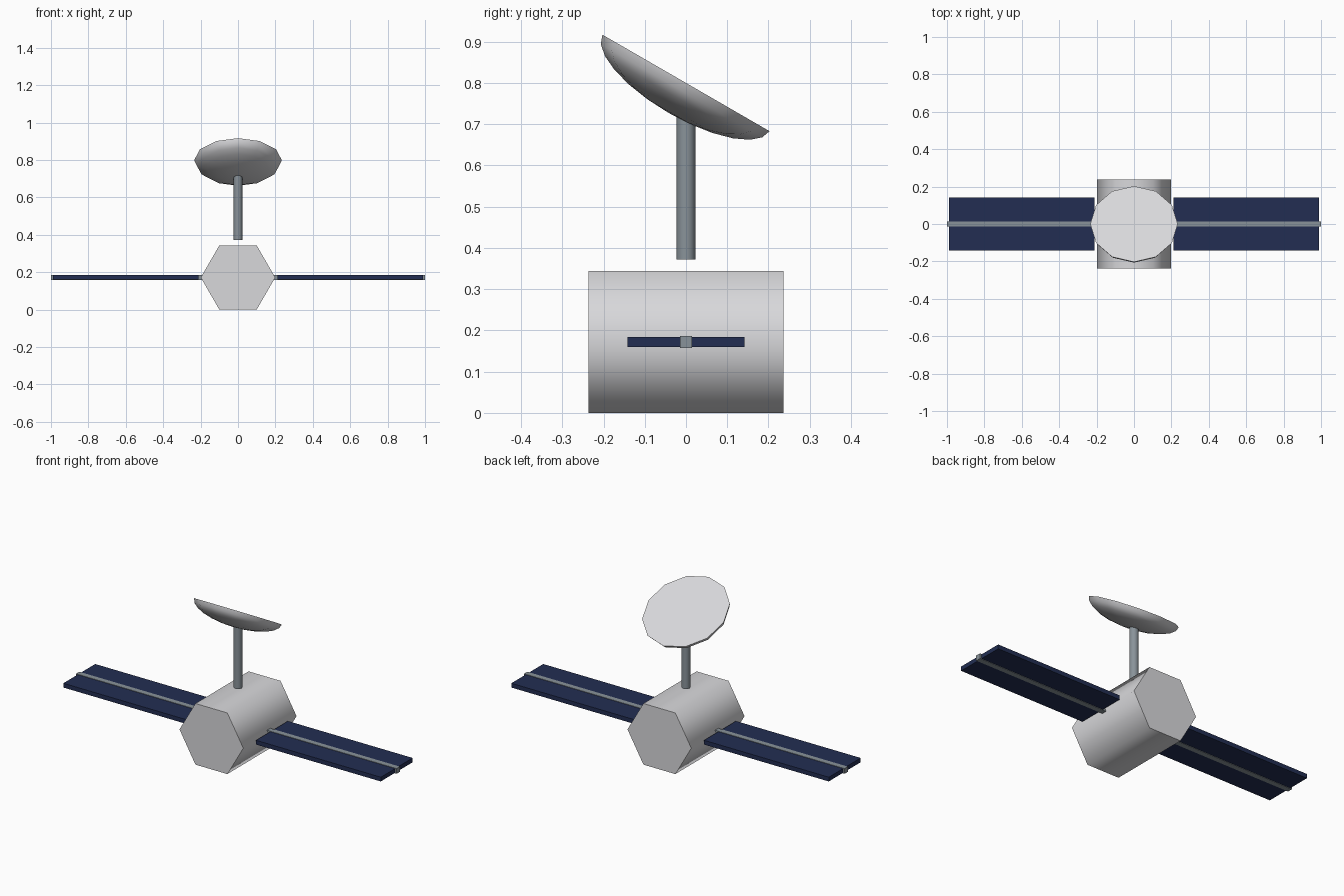
import bpy
import bmesh
from math import cos, sin, pi, radians
from mathutils import Matrix

default = bpy.data.objects.get("Cube")
if default:
    bpy.data.objects.remove(default, do_unlink=True)


def material(name, rgb):
    m = bpy.data.materials.new(name)
    m.use_nodes = True
    color = (*rgb, 1)
    m.diffuse_color = color
    m.node_tree.nodes["Principled BSDF"].inputs["Base Color"].default_value = color
    return m


hull_grey = material("hull light grey", (0.69, 0.69, 0.71))
metal_grey = material("metal blue grey", (0.25, 0.29, 0.32))
panel_blue = material("panel navy", (0.016, 0.027, 0.085))


def finish(name, bm, mat, smooth=False):
    bmesh.ops.recalc_face_normals(bm, faces=bm.faces)
    mesh = bpy.data.meshes.new(name)
    bm.to_mesh(mesh)
    bm.free()
    mesh.materials.append(mat)
    ob = bpy.data.objects.new(name, mesh)
    bpy.context.collection.objects.link(ob)
    if smooth:
        bpy.ops.object.select_all(action="DESELECT")
        ob.select_set(True)
        bpy.context.view_layer.objects.active = ob
        bpy.ops.object.shade_smooth_by_angle(angle=radians(65))
    return ob


def box(name, center, size, mat):
    bm = bmesh.new()
    bmesh.ops.create_cube(bm, size=1, matrix=Matrix.Translation(center) @ Matrix.Diagonal((*size, 1)))
    return finish(name, bm, mat)


def cylinder(name, sides, radius, depth, matrix, mat):
    bm = bmesh.new()
    bmesh.ops.create_cone(bm, cap_ends=True, segments=sides, radius1=radius,
                          radius2=radius, depth=depth, matrix=matrix)
    return finish(name, bm, mat, smooth=True)


MID_Z = 0.172

# Hexagonal hull, lying along y with corners pointing left and right
bm = bmesh.new()
rings = [[bm.verts.new((0.199 * cos(i * pi / 3), y, MID_Z + 0.199 * sin(i * pi / 3)))
          for i in range(6)] for y in (-0.237, 0.237)]
for ring in rings:
    bm.faces.new(ring)
for i in range(6):
    j = (i + 1) % 6
    bm.faces.new((rings[0][i], rings[0][j], rings[1][j], rings[1][i]))
finish("hull", bm, hull_grey, smooth=True)

# Solar wings with a square spar through each
for side, sign in (("left", 1), ("right", -1)):
    box(f"{side}_solar_panel", (sign * 0.601, 0, MID_Z), (0.778, 0.284, 0.024), panel_blue)
    box(f"{side}_panel_spar", (sign * 0.595, 0, MID_Z), (0.81, 0.029, 0.029), metal_grey)

# Antenna mast, floating just above the hull
cylinder("antenna_mast", 12, 0.023, 0.368, Matrix.Translation((0, 0, 0.556)), metal_grey)

# Antenna dish: flattened half sphere with a flat lid, tilted towards the back
SIDES, STEPS, RADIUS, DEPTH = 12, 6, 0.234, 0.084
bm = bmesh.new()
rings = []
for k in range(STEPS):
    a = k * pi / 2 / STEPS
    rings.append([bm.verts.new((RADIUS * cos(a) * cos(t), RADIUS * cos(a) * sin(t), -DEPTH * sin(a)))
                  for t in (2 * pi * i / SIDES for i in range(SIDES))])
pole = bm.verts.new((0, 0, -DEPTH))
bm.faces.new(rings[0])
for i in range(SIDES):
    j = (i + 1) % SIDES
    for upper, lower in zip(rings, rings[1:]):
        bm.faces.new((upper[i], upper[j], lower[j], lower[i]))
    bm.faces.new((rings[-1][i], rings[-1][j], pole))
bm.transform(Matrix.Translation((0, 0, 0.8)) @ Matrix.Rotation(radians(-30), 4, "X"))
finish("antenna_dish", bm, hull_grey, smooth=True)
